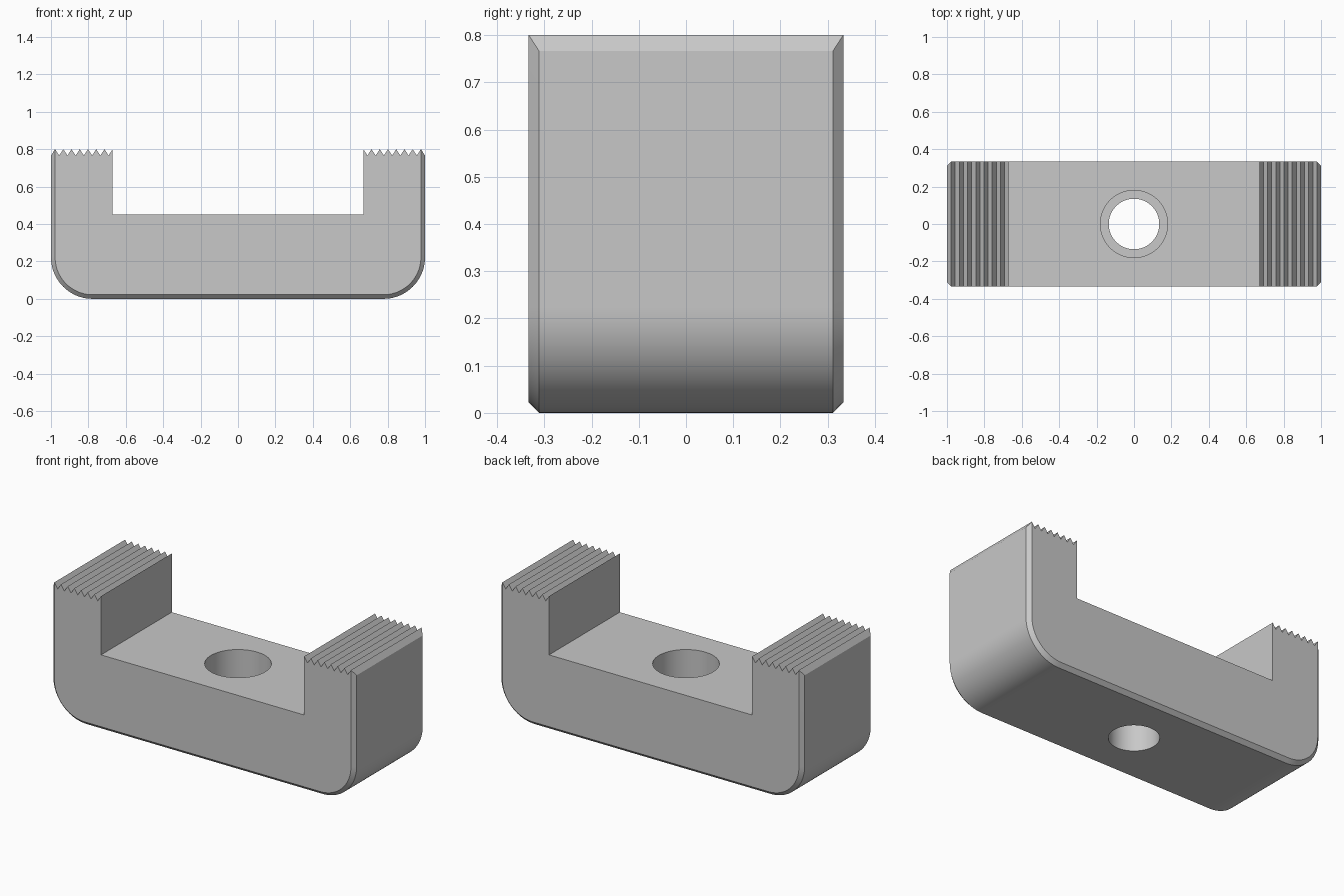
import bpy
import bmesh
from math import cos, sin, pi

cube = bpy.data.objects.get("Cube")
if cube:
    bpy.data.objects.remove(cube, do_unlink=True)

# Main dimensions
HALF_DEPTH, HEIGHT = 0.333, 0.8
JAW_INNER, FLOOR = 0.67, 0.45
RADIUS, CHAMFER = 0.222, 0.022
VALLEY = 0.766
STEPS = 20
HALF_TEETH = 15

steel = bpy.data.materials.new("grey_steel")
steel.use_nodes = True
GREY = (0.58, 0.58, 0.58, 1)
steel.diffuse_color = GREY
steel.node_tree.nodes["Principled BSDF"].inputs["Base Color"].default_value = GREY


def lower_outline(inset, top):
    """Left jaw, rounded corners and right jaw, going round the underside."""
    left = [(-1 + inset, top)]
    r = RADIUS - inset
    for i in range(STEPS + 1):
        a = pi / 2 * i / STEPS
        left.append((-1 + RADIUS - r * cos(a), RADIUS - r * sin(a)))
    return left + [(-x, z) for x, z in reversed(left)]


def serrations():
    """Right jaw teeth from the first outer peak to the inner edge."""
    pitch = (1 - JAW_INNER) / HALF_TEETH
    return [(1 - pitch * i, HEIGHT if i % 2 else VALLEY)
            for i in range(2, HALF_TEETH + 1)]


# Clamp body: extruded profile with chamfers round the outer edge
bm = bmesh.new()
outer = lower_outline(0, VALLEY)
inset = lower_outline(CHAMFER, HEIGHT)
right_top = serrations() + [(JAW_INNER, FLOOR)]
upper = right_top + [(-x, z) for x, z in reversed(right_top)]


def row(points, y):
    return [bm.verts.new((x, y, z)) for x, z in points]


def strip(a, b):
    for i in range(len(a) - 1):
        bm.faces.new((a[i], a[i + 1], b[i + 1], b[i]))


rims, caps = [], []
for side in (-1, 1):
    rim = row(outer, side * (HALF_DEPTH - CHAMFER))
    cap = row(inset + upper, side * HALF_DEPTH)
    strip(rim, cap[:len(rim)])
    bm.faces.new(cap)
    rims.append(rim)
    caps.append(cap)
n = len(outer)
strip(*rims)
strip(*[c[n - 1:] + c[:1] for c in caps])
for end in (0, n - 1):
    bm.faces.new((rims[0][end], rims[1][end], caps[1][end], caps[0][end]))
bmesh.ops.recalc_face_normals(bm, faces=bm.faces)
mesh = bpy.data.meshes.new("clamp_body")
bm.to_mesh(mesh)
bm.free()
mesh.materials.append(steel)
body = bpy.data.objects.new("clamp_body", mesh)
bpy.context.collection.objects.link(body)


def bore(name, radius, bottom):
    """Drill a round hole from above down to the given height."""
    bpy.ops.mesh.primitive_cylinder_add(vertices=64, radius=radius, depth=1,
                                        location=(0, 0, bottom + 0.5))
    cutter = bpy.context.object
    cutter.name = name
    cutter.hide_render = True
    cutter.data.materials.append(steel)
    mod = body.modifiers.new(name, "BOOLEAN")
    mod.operation = "DIFFERENCE"
    mod.solver = "EXACT"
    mod.object = cutter
    bpy.ops.object.select_all(action="DESELECT")
    body.select_set(True)
    bpy.context.view_layer.objects.active = body
    bpy.ops.object.modifier_apply(modifier=name)
    bpy.data.objects.remove(cutter, do_unlink=True)


# Bolt hole with a wider counterbore
bore("counterbore", 0.18, 0.22)
bore("bolt_hole", 0.135, -0.2)

bpy.ops.object.shade_smooth_by_angle(angle=pi / 9)
